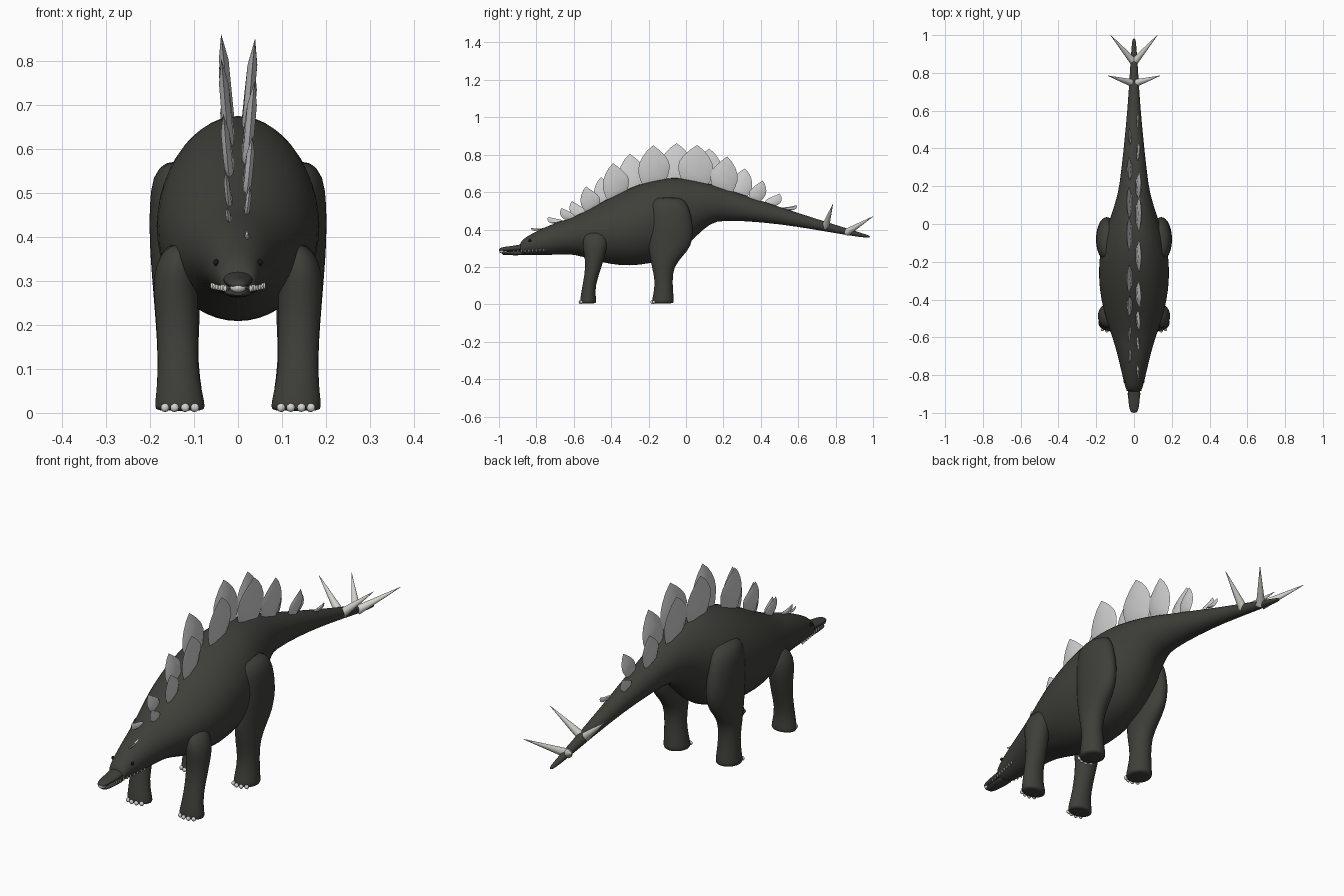
import bpy, bmesh, math
from mathutils import Vector

cube = bpy.data.objects.get("Cube")
if cube:
    bpy.data.objects.remove(cube)


def material(name, rgb):
    mat = bpy.data.materials.new(name)
    mat.use_nodes = True
    mat.diffuse_color = (*rgb, 1)
    mat.node_tree.nodes["Principled BSDF"].inputs["Base Color"].default_value = (*rgb, 1)
    return mat


SKIN = material("dark olive skin", (.05, .05, .042))
PLATE = material("pale grey plate", (.62, .62, .62))
BONE = material("bone", (.66, .65, .61))
EYE = material("black eye", (.01, .01, .01))


def finish(bm, name, mat, angle=60, subdivide=0):
    """Turn a bmesh into a smooth shaded object."""
    bmesh.ops.recalc_face_normals(bm, faces=bm.faces)
    mesh = bpy.data.meshes.new(name)
    bm.to_mesh(mesh)
    bm.free()
    mesh.materials.append(mat)
    obj = bpy.data.objects.new(name, mesh)
    bpy.context.collection.objects.link(obj)
    bpy.ops.object.select_all(action='DESELECT')
    obj.select_set(True)
    bpy.context.view_layer.objects.active = obj
    bpy.ops.object.shade_smooth_by_angle(angle=math.radians(angle))
    if subdivide:
        sub = obj.modifiers.new("smooth", 'SUBSURF')
        sub.levels = sub.render_levels = subdivide
    return obj


def loft(name, rings, mat, sides=24):
    """Skin a list of (centre, u axis, v axis) ellipses and cap both ends."""
    bm = bmesh.new()
    loops = []
    for centre, u, v in rings:
        angles = [math.tau * i / sides for i in range(sides)]
        loops.append([bm.verts.new(centre + u * math.cos(a) + v * math.sin(a)) for a in angles])
    for a, b in zip(loops, loops[1:]):
        for i in range(sides):
            j = (i + 1) % sides
            bm.faces.new((a[i], a[j], b[j], b[i]))
    bm.faces.new(loops[0])
    bm.faces.new(loops[-1])
    return finish(bm, name, mat, subdivide=1)


def long_loft(name, stations, mat):
    """Loft along y from (y, top, bottom, half width) stations."""
    rings = [(Vector((0, y, (t + b) / 2)), Vector((w, 0, 0)), Vector((0, 0, (t - b) / 2)))
             for y, t, b, w in stations]
    return loft(name, rings, mat)


def blobs(name, spots, mat):
    """One object of small ellipsoids given as (position, radii)."""
    bm = bmesh.new()
    for pos, radii in spots:
        new = bmesh.ops.create_icosphere(bm, subdivisions=2, radius=1)["verts"]
        bmesh.ops.scale(bm, vec=radii, verts=new)
        bmesh.ops.translate(bm, vec=pos, verts=new)
    return finish(bm, name, mat)


# Body, head and tail in one skin
BODY = [
    (-.89, .315, .27, .03), (-.88, .345, .265, .042), (-.83, .375, .262, .055),
    (-.77, .405, .262, .07), (-.69, .44, .265, .088), (-.6, .465, .27, .115),
    (-.5, .52, .235, .15), (-.4, .575, .212, .176), (-.3, .625, .203, .188),
    (-.2, .66, .215, .187), (-.1, .678, .24, .174), (-.03, .678, .275, .15),
    (.05, .665, .36, .12), (.13, .645, .435, .095), (.2, .622, .45, .077),
    (.4, .555, .44, .055), (.6, .488, .415, .035), (.8, .425, .38, .022),
    (.95, .378, .356, .013), (.985, .366, .356, .006)]
long_loft("body", BODY, SKIN)


def back_height(y):
    for a, b in zip(BODY, BODY[1:]):
        if y <= b[0]:
            return a[1] + (b[1] - a[1]) * (y - a[0]) / (b[0] - a[0])
    return BODY[-1][1]


# Beak, in an upper and a lower half
long_loft("upper_beak", [(-.85, .33, .285, .036), (-.9, .316, .284, .033),
                         (-.96, .309, .283, .028), (-.99, .304, .282, .021),
                         (-1, .298, .286, .013)], SKIN)
long_loft("lower_beak", [(-.85, .288, .262, .034), (-.92, .284, .262, .03),
                         (-.97, .281, .263, .024), (-.985, .278, .266, .014)], SKIN)
blobs("beak_tip", [((0, -.985, .285), (.019, .015, .012))], BONE)

# Leg stations: z, x, y, half width, half depth
FRONT_LEG = [(.004, .132, -.523, .054, .041), (.012, .132, -.523, .058, .044),
             (.04, .133, -.523, .054, .041), (.1, .137, -.52, .044, .034),
             (.2, .138, -.493, .047, .042), (.28, .143, -.487, .051, .06),
             (.34, .14, -.487, .049, .07), (.39, .125, -.48, .032, .05)]
HIND_LEG = [(.004, .132, -.124, .052, .056), (.012, .132, -.124, .056, .06),
            (.04, .133, -.122, .053, .056), (.12, .137, -.118, .045, .045),
            (.2, .137, -.125, .05, .058), (.26, .139, -.105, .053, .09),
            (.31, .141, -.086, .055, .115), (.39, .145, -.078, .057, .12),
            (.47, .146, -.083, .056, .112), (.54, .144, -.09, .052, .1),
            (.575, .128, -.1, .035, .07)]

for side, s in (("left", 1), ("right", -1)):
    for part, stations in (("front_leg", FRONT_LEG), ("hind_leg", HIND_LEG)):
        rings = [(Vector((s * x, y, z)), Vector((rx, 0, 0)), Vector((0, ry, 0)))
                 for z, x, y, rx, ry in stations]
        loft(f"{side}_{part}", rings, SKIN)
        # Toenails round the front of the foot
        z, x, y, rx, ry = stations[1]
        nails = []
        for i in range(4):
            a = math.radians(-126 + i * 24)
            nails.append(((s * x + rx * math.cos(a), y + ry * math.sin(a), z),
                          (.01, .008, .01)))
        blobs(f"{side}_{part}_toenails", nails, BONE)

    # Teeth along the jaw
    teeth = []
    for i in range(9):
        t = i / 8
        teeth.append(((s * (.029 + .03 * t), -.92 + .16 * t, .283 + .006 * t),
                      (.004, .004, .008)))
    blobs(f"{side}_teeth", teeth, BONE)
    blobs(f"{side}_eye", [((s * .05, -.835, .342), (.006, .008, .008))], EYE)

# Back plates: tip y, tip z, width, in alternating rows
PLATES = [(-.83, .41, .04), (-.735, .468, .06), (-.665, .515, .065), (-.61, .552, .07),
          (-.535, .63, .1), (-.455, .68, .11), (-.39, .755, .14), (-.3, .805, .15),
          (-.175, .85, .17), (-.05, .862, .18), (.06, .852, .19), (.125, .833, .17),
          (.22, .79, .145), (.315, .727, .12), (.41, .662, .085), (.5, .592, .075),
          (.59, .53, .055)]
HALF_LEAF = [(.33, -.15), (.44, .1), (.5, .33), (.46, .52), (.36, .68), (.2, .85)]
LEAF = HALF_LEAF + [(0, 1)] + [(-u, v) for u, v in reversed(HALF_LEAF)]

for n, (tip_y, tip_z, width) in enumerate(PLATES):
    s = 1 if n % 2 == 0 else -1
    lean = .08 * (tip_y + .1)

    def leaf_point(u, v, thick=0):
        y = tip_y + lean * (v - 1) + u * width
        base = back_height(y)
        z = base + (tip_z - base) * v
        out = .02 + .1 * (tip_z - back_height(tip_y)) * v
        return Vector((s * out + thick, y, z))

    bm = bmesh.new()
    rim = [bm.verts.new(leaf_point(u, v)) for u, v in LEAF]
    for face_side in (1, -1):
        thick = face_side * min(.011, width * .09)
        inner = [bm.verts.new(leaf_point(u * .6, .2 + (v - .2) * .6, thick)) for u, v in LEAF]
        for i in range(len(rim)):
            j = (i + 1) % len(rim)
            bm.faces.new((rim[i], rim[j], inner[j], inner[i]))
        bm.faces.new(inner)
    finish(bm, f"back_plate_{n + 1}", PLATE, 40)


# Tail spikes
def spike(name, base, tip, radius):
    axis = Vector(tip) - Vector(base)
    bm = bmesh.new()
    bmesh.ops.create_cone(bm, segments=16, radius1=radius, radius2=.001,
                          depth=axis.length, cap_ends=True)
    bmesh.ops.rotate(bm, verts=bm.verts, matrix=axis.to_track_quat('Z', 'Y').to_matrix())
    bmesh.ops.translate(bm, verts=bm.verts, vec=(Vector(base) + Vector(tip)) / 2)
    finish(bm, name, BONE)


for side, s in (("left", 1), ("right", -1)):
    spike(f"{side}_front_tail_spike", (s * .005, .745, .415), (s * .138, .785, .535), .021)
    spike(f"{side}_rear_tail_spike", (s * .003, .86, .385), (s * .124, 1, .47), .02)
